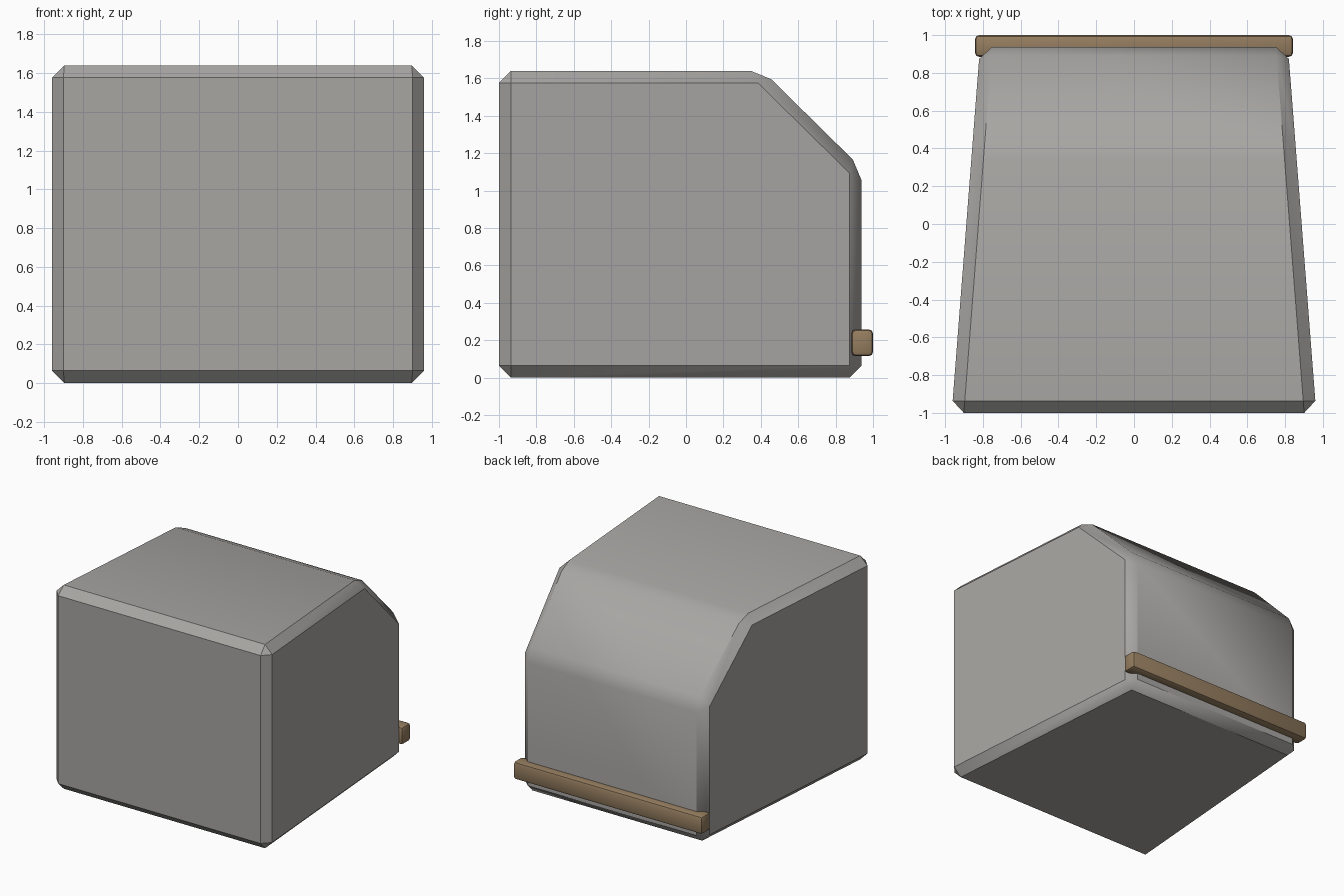
import bpy, bmesh

if "Cube" in bpy.data.objects:
    bpy.data.objects.remove(bpy.data.objects["Cube"])


def material(name, rgb):
    m = bpy.data.materials.new(name)
    m.diffuse_color = (*rgb, 1.0)
    m.use_nodes = True
    m.node_tree.nodes["Principled BSDF"].inputs["Base Color"].default_value = m.diffuse_color
    return m


def half_width(y):
    # sides taper evenly from front to back
    return 0.965 + (0.815 - 0.965) * (y + 1.0) / 1.94


def prism(name, profile, width, mat, bevel, segments):
    """Extrude a (y, z) profile across x with a half width given by y, then bevel it."""
    bm = bmesh.new()
    left = [bm.verts.new((-width(y), y, z)) for y, z in profile]
    right = [bm.verts.new((width(y), y, z)) for y, z in profile]
    bm.faces.new(left)
    bm.faces.new(right[::-1])
    n = len(profile)
    for i in range(n):
        j = (i + 1) % n
        bm.faces.new((left[i], right[i], right[j], left[j]))
    bmesh.ops.recalc_face_normals(bm, faces=bm.faces)
    bmesh.ops.bevel(bm, geom=bm.edges[:], offset=bevel, segments=segments,
                    profile=0.5, affect='EDGES', clamp_overlap=True)
    me = bpy.data.meshes.new(name)
    bm.to_mesh(me)
    bm.free()
    me.materials.append(mat)
    ob = bpy.data.objects.new(name, me)
    bpy.context.collection.objects.link(ob)
    bpy.ops.object.select_all(action='DESELECT')
    ob.select_set(True)
    bpy.context.view_layer.objects.active = ob
    bpy.ops.object.shade_smooth_by_angle(angle=0.6)
    return ob


grey = material("grey", (0.39, 0.38, 0.365))
brown = material("brown", (0.30, 0.205, 0.115))

# tapered block with a sloped upper back edge
prism("body", [(-1, 0), (0.938, 0), (0.938, 1.12), (0.41, 1.64), (-1, 1.64)],
      half_width, grey, 0.064, 1)

# bar across the lower back
prism("back_bar", [(0.885, 0.115), (1.0, 0.115), (1.0, 0.257), (0.885, 0.257)],
      lambda y: 0.842, brown, 0.022, 2)
